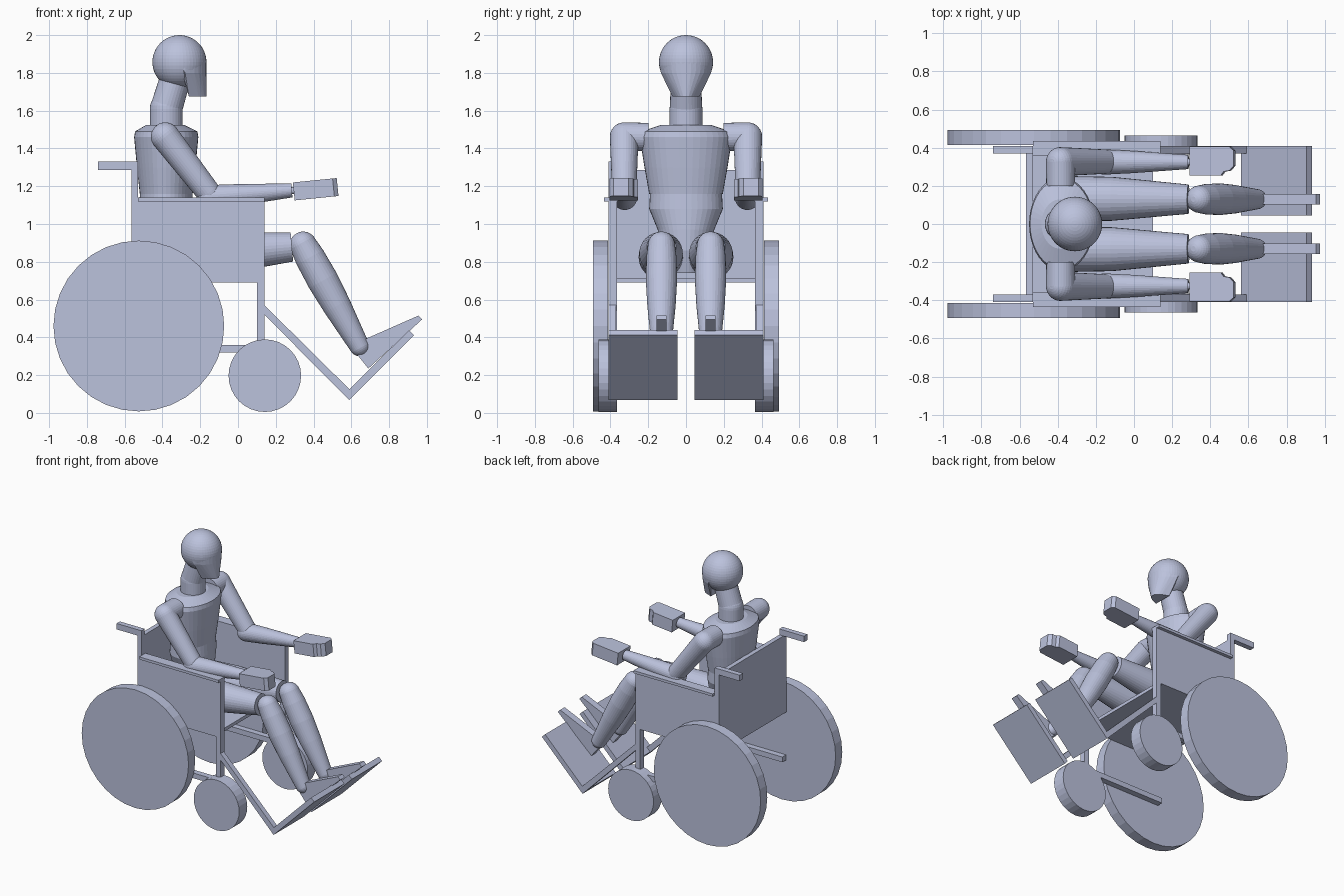
import bpy, bmesh
from math import pi, sin, cos
from mathutils import Vector

cube = bpy.data.objects.get("Cube")
if cube:
    bpy.data.objects.remove(cube, do_unlink=True)

mat = bpy.data.materials.new("pale blue grey")
mat.use_nodes = True
COLOUR = (0.50, 0.54, 0.72, 1)
mat.diffuse_color = COLOUR
mat.node_tree.nodes["Principled BSDF"].inputs["Base Color"].default_value = COLOUR


def finish(name, bm, mirror=False):
    bmesh.ops.recalc_face_normals(bm, faces=bm.faces)
    mesh = bpy.data.meshes.new(name)
    bm.to_mesh(mesh)
    bm.free()
    mesh.materials.append(mat)
    ob = bpy.data.objects.new(name, mesh)
    bpy.context.collection.objects.link(ob)
    if mirror:
        mod = ob.modifiers.new("Mirror", 'MIRROR')
        mod.use_axis = (False, True, False)
        mod.use_mirror_merge = False
    return ob


def loft(name, rings, mirror=False):
    """Skin a list of closed rings and cap both ends."""
    bm = bmesh.new()
    loops = [[bm.verts.new(p) for p in ring] for ring in rings]
    for a, b in zip(loops, loops[1:]):
        n = len(a)
        for i in range(n):
            j = (i + 1) % n
            bm.faces.new((a[i], a[j], b[j], b[i]))
    bm.faces.new(loops[0])
    bm.faces.new(loops[-1])
    return finish(name, bm, mirror)


def box(name, x, y, z, mirror=False):
    rings = [[(x[0], y[0], h), (x[1], y[0], h), (x[1], y[1], h), (x[0], y[1], h)] for h in z]
    return loft(name, rings, mirror)


def side_plate(name, outline, y, mirror=True):
    """Extrude an x-z outline across y."""
    return loft(name, [[(px, d, pz) for px, pz in outline] for d in y], mirror)


def limb(name, a, b, profile, round_a=True, round_b=True, segments=32, mirror=True):
    """Turned shape from a to b; profile holds (fraction, radius), ends may be domed."""
    a, b = Vector(a), Vector(b)
    axis = (b - a).normalized()
    u = axis.orthogonal().normalized()
    v = axis.cross(u)
    length = (b - a).length
    stations = [(t * length, r) for t, r in profile]
    dome = [k * pi / 16 for k in range(1, 8)]
    if round_a:
        r = profile[0][1]
        stations = [(-r * sin(q), r * cos(q)) for q in reversed(dome)] + stations
    if round_b:
        r = profile[-1][1]
        stations += [(length + r * sin(q), r * cos(q)) for q in dome]
    angles = [2 * pi * i / segments for i in range(segments)]
    rings = [[a + axis * d + (u * cos(q) + v * sin(q)) * r for q in angles] for d, r in stations]
    return loft(name, rings, mirror)


def body(name, levels, segments=40):
    """Stacked ellipses given as (z, centre x, x radius, y radius)."""
    angles = [2 * pi * i / segments for i in range(segments)]
    loft(name, [[(cx + rx * cos(q), ry * sin(q), z) for q in angles] for z, cx, rx, ry in levels])


# Wheels
limb("rear_wheels", (-0.525, 0.413, 0.46), (-0.525, 0.493, 0.46),
     [(0, 0.452), (1, 0.452)], False, False)
limb("caster_wheels", (0.142, 0.365, 0.197), (0.142, 0.463, 0.197),
     [(0, 0.192), (1, 0.192)], False, False)

# Chair frame
box("side_panels", (-0.53, 0.14), (0.365, 0.41), (0.69, 1.12), True)
box("armrests", (-0.53, 0.14), (0.36, 0.435), (1.12, 1.14), True)
box("backrest", (-0.565, -0.53), (-0.41, 0.41), (0.69, 1.285))
box("push_handles", (-0.74, -0.53), (0.37, 0.41), (1.285, 1.33), True)
box("seat", (-0.53, 0.1), (-0.37, 0.37), (0.69, 0.715))
box("front_posts", (0.1, 0.14), (0.365, 0.41), (0.32, 0.69), True)
box("lower_bars", (-0.56, 0.1), (0.365, 0.41), (0.32, 0.36), True)
side_plate("leg_struts", [(0.14, 0.57), (0.59, 0.125), (0.588, 0.068), (0.14, 0.52)], (0.37, 0.41))
side_plate("footplates", [(0.588, 0.068), (0.932, 0.412), (0.905, 0.438), (0.562, 0.097)], (0.045, 0.41))

# Torso
body("pelvis", [(0.74, -0.37, 0.11, 0.09), (0.86, -0.37, 0.14, 0.13), (0.97, -0.375, 0.145, 0.15),
                (1.08, -0.38, 0.145, 0.195), (1.17, -0.38, 0.138, 0.19)])
body("chest", [(1.16, -0.38, 0.14, 0.195), (1.3, -0.38, 0.155, 0.22), (1.46, -0.38, 0.17, 0.245),
               (1.49, -0.38, 0.165, 0.235), (1.525, -0.385, 0.1, 0.13)])

# Neck and head
limb("lower_neck", (-0.38, 0, 1.48), (-0.38, 0, 1.61), [(0, 0.087), (1, 0.087)],
     False, True, mirror=False)
limb("upper_neck", (-0.38, 0, 1.61), (-0.32, 0, 1.81), [(0, 0.085), (1, 0.08)],
     mirror=False)
bm = bmesh.new()
bmesh.ops.create_uvsphere(bm, u_segments=48, v_segments=24, radius=0.143)
bmesh.ops.translate(bm, verts=bm.verts, vec=(-0.31, 0, 1.857))
finish("head", bm)

# Face: front half of the head drawn down to a narrow chin
bm = bmesh.new()
for z, narrow, start in ((1.857, 1, 0.0), (1.80, 0.93, 0.03), (1.675, 0.5, 0.05)):
    for i in range(17):
        q = -pi / 2 + pi * i / 16
        bm.verts.new((-0.31 + max(start, 0.143 * cos(q)), 0.143 * narrow * sin(q), z))
bmesh.ops.convex_hull(bm, input=bm.verts)
finish("face", bm)

# Arms
limb("shoulders", (-0.385, 0.2, 1.46), (-0.385, 0.325, 1.462), [(0, 0.075), (1, 0.076)], False)
limb("upper_arms", (-0.385, 0.327, 1.462), (-0.155, 0.327, 1.165), [(0, 0.076), (1, 0.064)])
limb("forearms", (-0.155, 0.325, 1.14), (0.285, 0.325, 1.178),
     [(0, 0.066), (0.35, 0.058), (1, 0.037)], True, False)
limb("wrists", (0.27, 0.325, 1.176), (0.32, 0.325, 1.178), [(0, 0.018), (1, 0.018)], False, False)

# Hands, with a stepped thumb on the inner edge
palm = [(0.3, 0.255), (0.465, 0.255), (0.48, 0.275), (0.51, 0.28), (0.532, 0.305),
        (0.532, 0.385), (0.51, 0.405), (0.3, 0.405)]
loft("hands", [[(x - lift * 0.1, y, 1.125 + lift + (x - 0.3) * 0.1) for x, y in palm]
               for lift in (0, 0.095)], True)

# Legs
limb("thighs", (-0.33, 0.133, 0.825), (0.285, 0.13, 0.878),
     [(0, 0.118), (0.35, 0.115), (1, 0.077)], True, False)
limb("knee_hinges", (0.26, 0.13, 0.878), (0.36, 0.13, 0.88), [(0, 0.025), (1, 0.025)], False, False)
limb("shins", (0.345, 0.13, 0.888), (0.643, 0.13, 0.353),
     [(0, 0.072), (0.12, 0.08), (0.35, 0.083), (0.6, 0.075), (1, 0.053)])
side_plate("feet", [(0.63, 0.31), (0.69, 0.235), (0.975, 0.495), (0.955, 0.515), (0.66, 0.385)],
           (0.103, 0.157))
